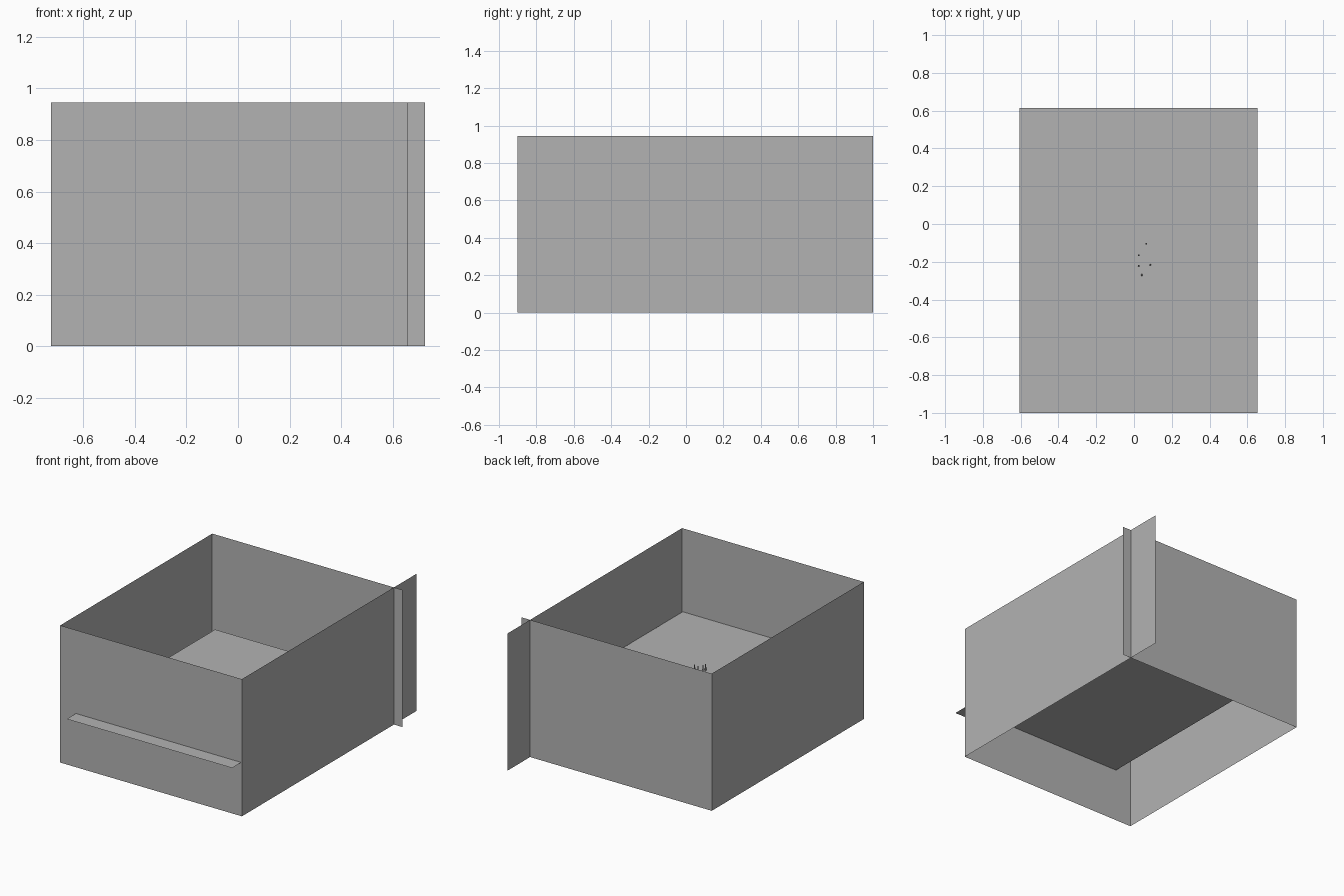
import bpy, math

if "Cube" in bpy.data.objects:
    bpy.data.objects.remove(bpy.data.objects["Cube"])

# One plain grey for everything
grey = bpy.data.materials.new("plain_grey")
grey.diffuse_color = (0.45, 0.45, 0.45, 1)
grey.use_nodes = True
grey.node_tree.nodes["Principled BSDF"].inputs["Base Color"].default_value = grey.diffuse_color

HEIGHT = 0.945                       # wall height
FRONT, BACK, BACK_END = -0.9, 0.755, 1.0
LEFT, RIGHT, RIGHT_END = -0.725, 0.66, 0.725
FLOOR_Z = 0.37


def sheet(name, corners):
    """Single flat face without thickness."""
    mesh = bpy.data.meshes.new(name)
    mesh.from_pydata(corners, [], [tuple(range(len(corners)))])
    mesh.materials.append(grey)
    obj = bpy.data.objects.new(name, mesh)
    bpy.context.collection.objects.link(obj)
    return obj


def wall(name, a, b):
    """Upright sheet from ground point a to ground point b."""
    return sheet(name, [(*a, 0), (*b, 0), (*b, HEIGHT), (*a, HEIGHT)])


# Four walls; back and right walls run past their shared corner
wall("front_wall", (LEFT, FRONT), (RIGHT, FRONT))
wall("right_wall", (RIGHT, FRONT), (RIGHT, BACK_END))
wall("back_wall", (RIGHT_END, BACK), (LEFT, BACK))
wall("left_wall", (LEFT, BACK), (LEFT, FRONT))

# Raised floor, poking through the front wall
sheet("floor", [(-0.605, -1.0, FLOOR_Z), (0.655, -1.0, FLOOR_Z),
                (0.655, 0.615, FLOOR_Z), (-0.605, 0.615, FLOOR_Z)])

# Tiny pins standing on the floor: x, y, top height
pins = [(0.065, -0.105, 0.43), (0.025, -0.165, 0.445), (0.025, -0.22, 0.43),
        (0.085, -0.215, 0.42), (0.04, -0.27, 0.415)]
for i, (x, y, top) in enumerate(pins):
    h = top - FLOOR_Z
    bpy.ops.mesh.primitive_cone_add(vertices=4, radius1=0.006, radius2=0.003, depth=h,
                                    location=(x, y, FLOOR_Z + h / 2),
                                    rotation=(0, 0, math.pi / 4))
    pin = bpy.context.object
    pin.name = f"pin_{i + 1}"
    pin.data.materials.append(grey)
